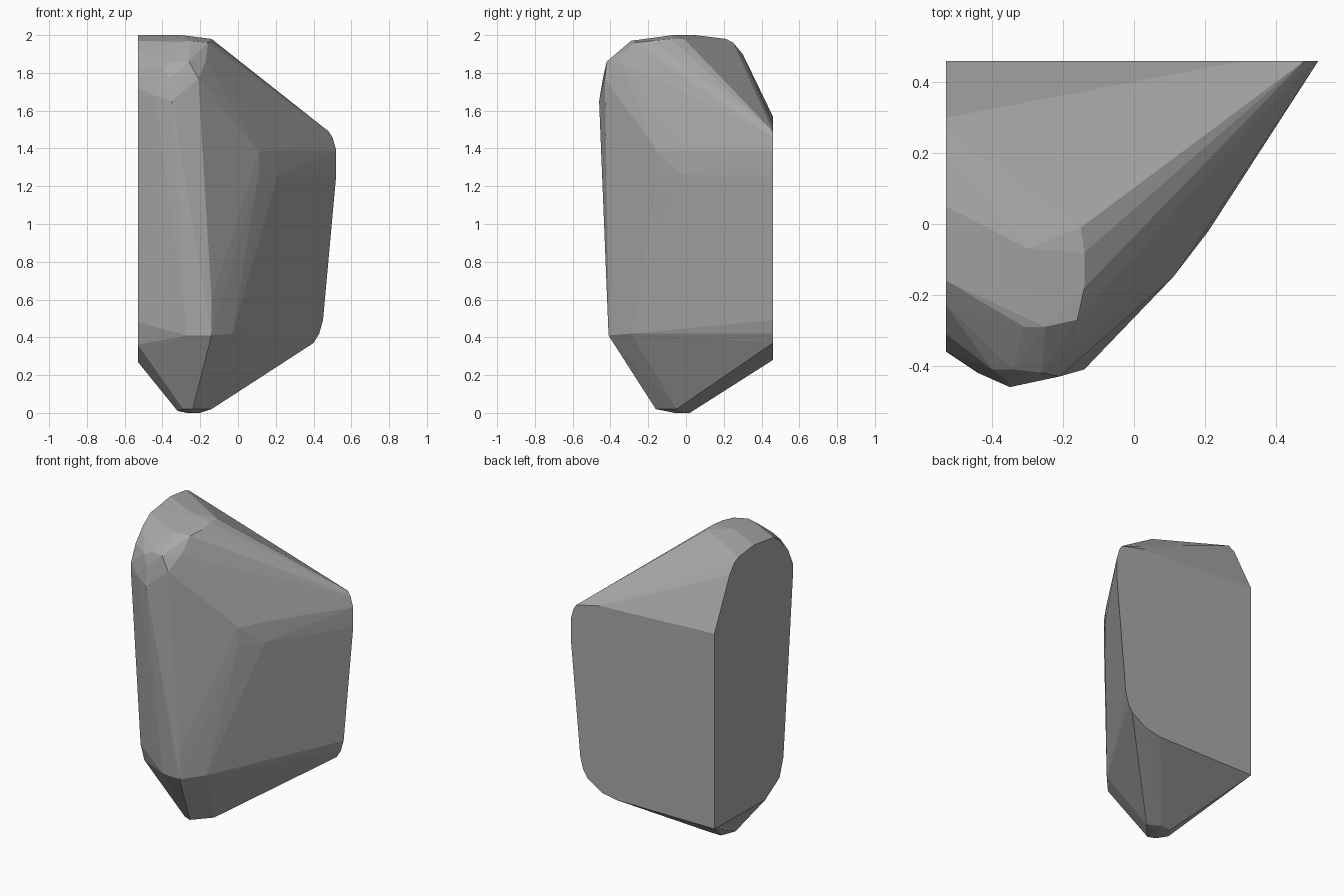
import bpy
import bmesh

# Remove the default cube
default_cube = bpy.data.objects.get("Cube")
if default_cube:
    bpy.data.objects.remove(default_cube, do_unlink=True)


def make_material(name, colour):
    material = bpy.data.materials.new(name)
    material.use_nodes = True
    material.diffuse_color = colour
    shader = next(n for n in material.node_tree.nodes if n.type == "BSDF_PRINCIPLED")
    shader.inputs["Base Color"].default_value = colour
    shader.inputs["Roughness"].default_value = 0.9
    return material


def build_hull(name, points, material):
    """Wrap a convex faceted skin around the given points."""
    bm = bmesh.new()
    for point in points:
        bm.verts.new(point)
    result = bmesh.ops.convex_hull(bm, input=bm.verts[:])
    unused = {v for key in ("geom_interior", "geom_unused") for v in result[key]
              if isinstance(v, bmesh.types.BMVert) and v.is_valid}
    bmesh.ops.delete(bm, geom=list(unused), context="VERTS")
    # Merge the coplanar triangles of the flat cut sides
    bmesh.ops.dissolve_limit(bm, angle_limit=0.01, verts=bm.verts[:], edges=bm.edges[:])
    bmesh.ops.recalc_face_normals(bm, faces=bm.faces[:])
    mesh = bpy.data.meshes.new(name)
    bm.to_mesh(mesh)
    bm.free()
    mesh.materials.append(material)
    rock = bpy.data.objects.new(name, mesh)
    bpy.context.collection.objects.link(rock)
    return rock


side_x, back_y = -.53, .46

# Flat side cut, as (y, z)
side_outline = [
    (.46, .28), (-.07, .27), (-.22, .36), (-.26, .48), (-.36, 1.65), (-.36, 1.72),
    (-.31, 1.83), (-.23, 1.92), (-.16, 1.97), (.05, 2), (.21, 1.98), (.25, 1.96),
    (.3, 1.9), (.46, 1.57),
]

# Flat back cut, as (x, z)
back_outline = [
    (.18, .28), (.29, .3), (.4, .37), (.43, .42), (.45, .49), (.52, 1.26),
    (.52, 1.39), (.5, 1.46), (.48, 1.49), (.44, 1.5), (.31, 1.53),
]

# Small blunt foot
foot = [
    (-.32, -.06, .01), (-.29, -.14, .02), (-.24, -.16, .02), (-.14, -.05, .02),
    (-.2, .02, 0), (-.27, .02, 0), (-.24, -.06, 0),
]

# Lower shoulder, above the tapered base
lower_shoulder = [
    (-.27, -.4, .41), (-.14, -.41, .41), (-.14, -.41, .6), (-.03, -.29, .42),
]

# Upper shoulder, where the walls start to lean in
upper_shoulder = [
    (-.44, -.42, 1.68), (-.35, -.46, 1.65), (-.21, -.43, 1.65), (-.36, -.44, 1.77),
    (-.21, -.43, 1.77), (-.16, -.38, 1.65), (.11, -.15, 1.26), (.11, -.15, 1.38),
    (.21, -.02, 1.26), (.2, -.02, 1.39),
]

# Rounded crown
crown = [
    (-.4, -.41, 1.83), (-.34, -.41, 1.86), (-.26, -.42, 1.86), (-.17, -.35, 1.86),
    (-.31, -.29, 1.96), (-.25, -.29, 1.97), (-.16, -.27, 1.96), (-.14, -.18, 1.97),
    (-.14, -.08, 1.98), (-.15, -.01, 1.98), (-.3, -.07, 2),
]

stone_grey = make_material("stone_grey", (.4, .4, .4, 1))
side_points = [(side_x, y, z) for y, z in side_outline]
back_points = [(x, back_y, z) for x, z in back_outline]
build_hull("rock", side_points + back_points + foot + lower_shoulder
           + upper_shoulder + crown, stone_grey)
